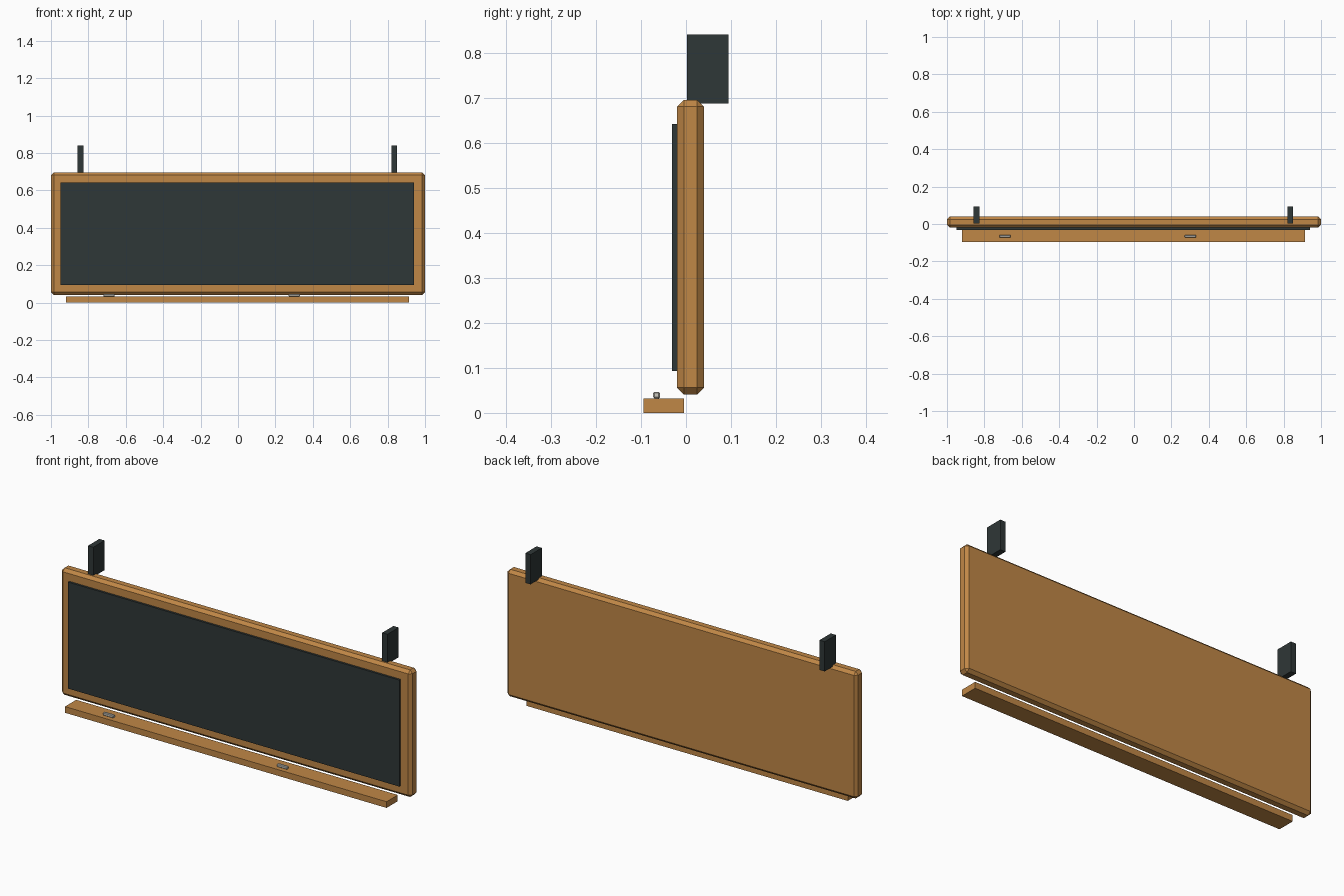
import bpy
import bmesh

if "Cube" in bpy.data.objects:
    bpy.data.objects.remove(bpy.data.objects["Cube"])


def material(name, color):
    m = bpy.data.materials.new(name)
    m.diffuse_color = (*color, 1.0)
    m.use_nodes = True
    m.node_tree.nodes["Principled BSDF"].inputs["Base Color"].default_value = m.diffuse_color
    return m


wood = material("warm_wood", (0.53, 0.245, 0.062))
slate = material("dark_slate", (0.028, 0.038, 0.038))
chalk_white = material("chalk_white", (0.60, 0.58, 0.52))


def box(name, x, y, z, mat, bevel=0.0):
    """Box from (min, max) ranges, optionally with chamfered edges."""
    bm = bmesh.new()
    bmesh.ops.create_cube(bm, size=1.0)
    for v in bm.verts:
        for i, (lo, hi) in enumerate((x, y, z)):
            v.co[i] = lo if v.co[i] < 0 else hi
    if bevel:
        bmesh.ops.bevel(bm, geom=bm.edges[:], offset=bevel, segments=1,
                        affect='EDGES', profile=0.5)
    bmesh.ops.recalc_face_normals(bm, faces=bm.faces[:])
    mesh = bpy.data.meshes.new(name)
    bm.to_mesh(mesh)
    bm.free()
    mesh.materials.append(mat)
    obj = bpy.data.objects.new(name, mesh)
    bpy.context.collection.objects.link(obj)
    return obj


CX = -0.003  # the fittings sit slightly left of the frame centre

# Chamfered wooden backing with the writing surface in front
box("wooden_frame", (-1.0, 1.0), (-0.02, 0.04), (0.041, 0.696), wood, 0.015)
box("writing_surface", (CX - 0.945, CX + 0.945), (-0.031, -0.019), (0.093, 0.642), slate)

# Ledge below the board
box("chalk_ledge", (CX - 0.917, CX + 0.917), (-0.095, -0.004), (0.0, 0.032), wood)

# Chalk pieces lying on the ledge
for side, x in (("left", -0.69), ("right", 0.301)):
    box(f"chalk_{side}", (x - 0.03, x + 0.03), (-0.073, -0.058), (0.032, 0.047),
        chalk_white, 0.003)

# Hanging brackets on top
for side, s in (("left", -1), ("right", 1)):
    x = CX + s * 0.839
    box(f"hanging_bracket_{side}", (x - 0.015, x + 0.015), (0.002, 0.094),
        (0.688, 0.841), slate)
